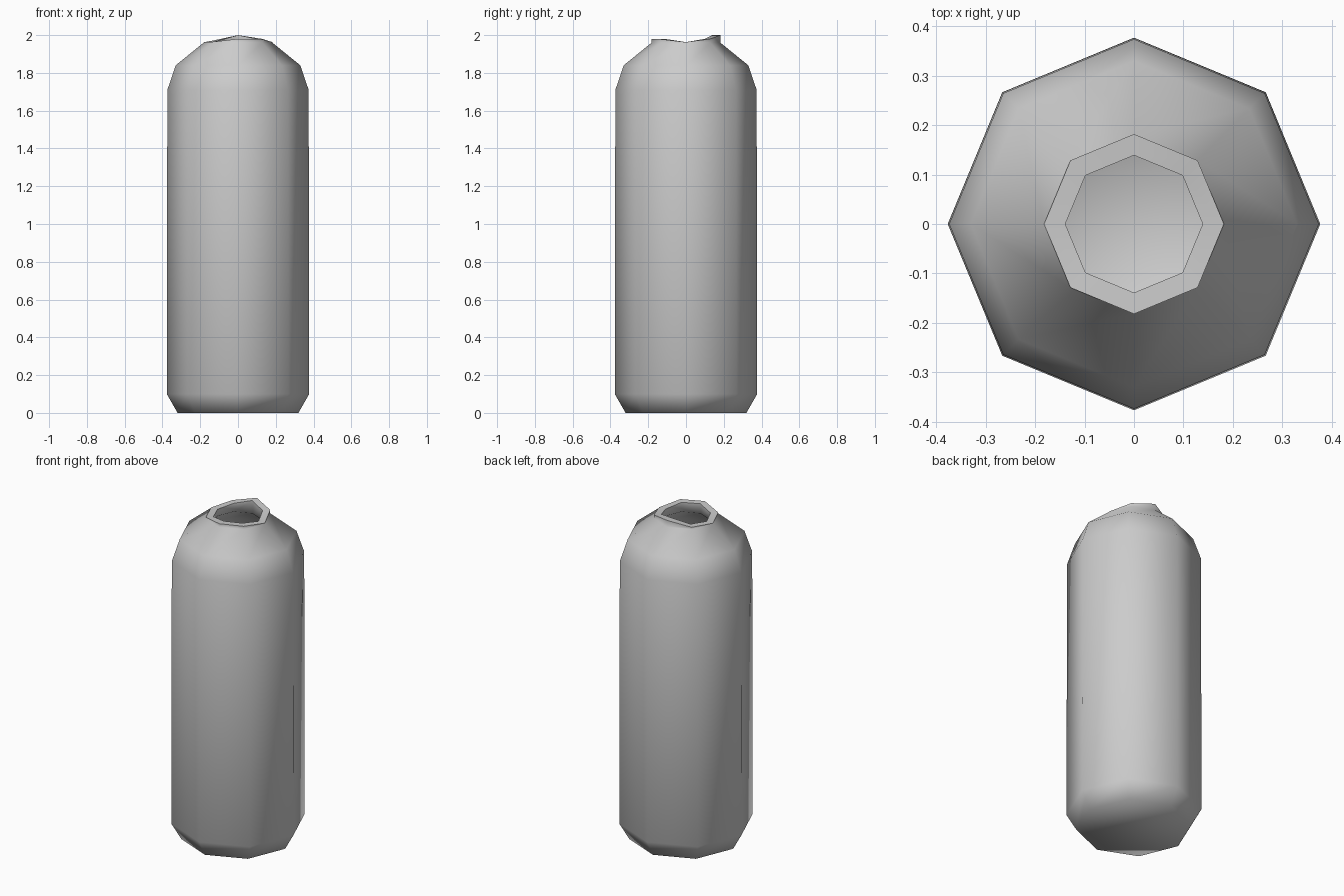
import bpy, bmesh
from math import cos, sin, pi, radians

cube = bpy.data.objects.get("Cube")
if cube:
    bpy.data.objects.remove(cube, do_unlink=True)

SIDES = 8

mat = bpy.data.materials.new("plain grey")
mat.use_nodes = True
grey = (0.6, 0.6, 0.6, 1)
mat.diffuse_color = grey
mat.node_tree.nodes["Principled BSDF"].inputs["Base Color"].default_value = grey

bm = bmesh.new()


def ring(radius, heights):
    """One octagonal loop; heights is a number or a height per corner."""
    if not isinstance(heights, list):
        heights = [heights] * SIDES
    return [bm.verts.new((radius * cos(2 * pi * i / SIDES),
                          radius * sin(2 * pi * i / SIDES), z))
            for i, z in enumerate(heights)]


# Uneven lip, counter-clockwise from +x, highest at the back
lip = [1.963, 1.98, 2.0, 1.972, 1.962, 1.965, 1.98, 1.978]

# Outer wall from the foot up, over the lip, then down the inner wall
outer = [(0.32, 0), (0.377, 0.1), (0.374, 1.71), (0.33, 1.84), (0.182, 1.96)]
inner = [(0.14, 1.92), (0.3, 1.81), (0.335, 1.7), (0.337, 0.12), (0.29, 0.04)]
loops = [ring(r, z) for r, z in outer]
loops += [ring(0.182, lip), ring(0.139, lip)]
loops += [ring(r, z) for r, z in inner]

for a, b in zip(loops, loops[1:]):
    for i in range(SIDES):
        j = (i + 1) % SIDES
        bm.faces.new((a[i], a[j], b[j], b[i]))

# Underside and inner floor
bm.faces.new(loops[0][::-1])
bm.faces.new(loops[-1])

mesh = bpy.data.meshes.new("vase")
bm.to_mesh(mesh)
bm.free()
mesh.materials.append(mat)
vase = bpy.data.objects.new("vase", mesh)
bpy.context.collection.objects.link(vase)

# Soft body, crisp lip
bpy.context.view_layer.objects.active = vase
vase.select_set(True)
bpy.ops.object.shade_smooth_by_angle(angle=radians(70))
